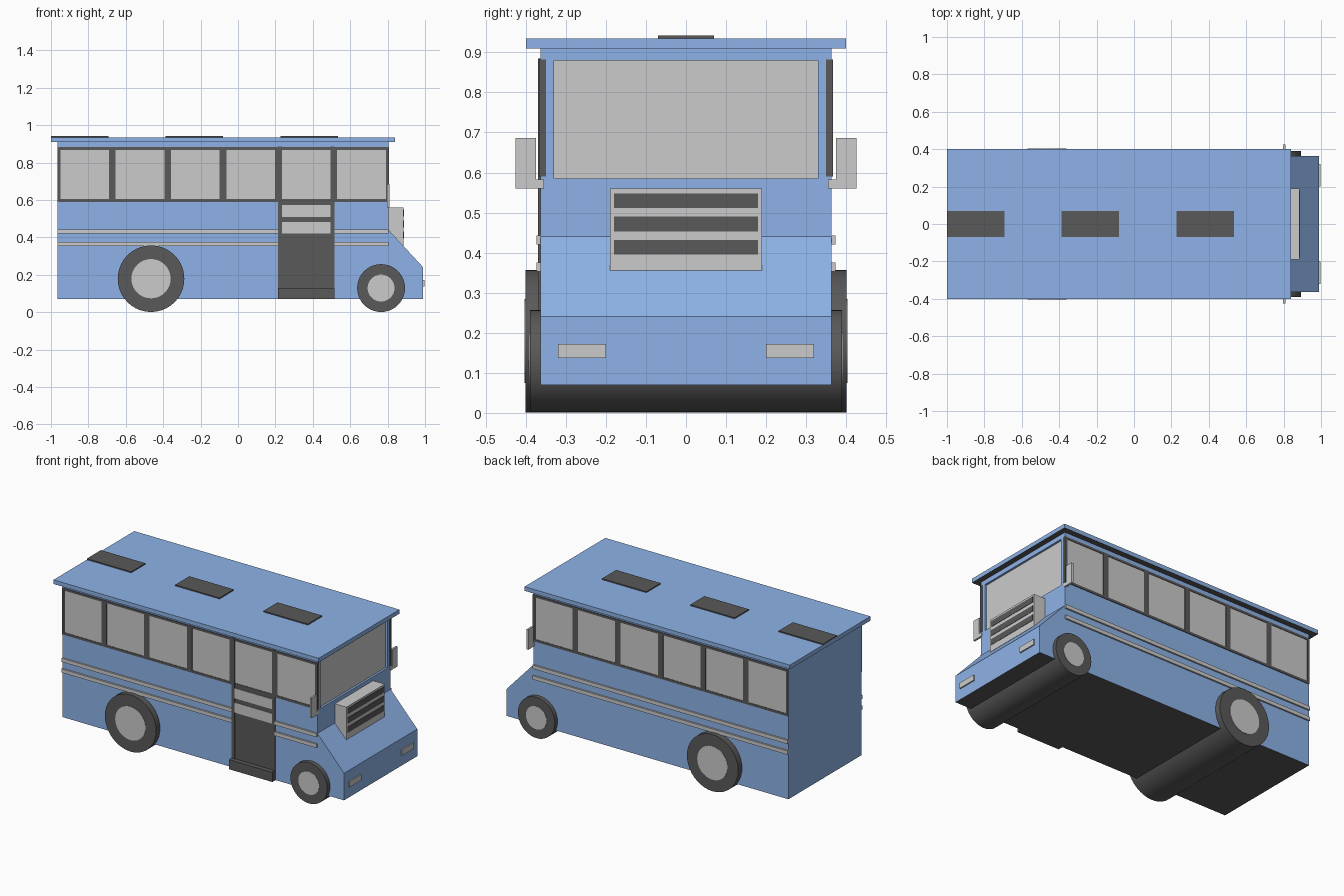
import bpy, bmesh, math

if "Cube" in bpy.data.objects:
    bpy.data.objects.remove(bpy.data.objects["Cube"])


def material(name, rgb):
    m = bpy.data.materials.new(name)
    m.diffuse_color = (*rgb, 1)
    m.use_nodes = True
    m.node_tree.nodes["Principled BSDF"].inputs["Base Color"].default_value = m.diffuse_color
    return m


BLUE = material("blue_paint", (0.27, 0.45, 0.8))
DARK = material("dark_trim", (0.1, 0.1, 0.1))


def finish(name, bm, mats):
    bmesh.ops.recalc_face_normals(bm, faces=bm.faces)
    if len(mats) > 1:  # second material goes on the underside
        for f in bm.faces:
            f.material_index = int(f.normal.z < -0.5)
    me = bpy.data.meshes.new(name)
    bm.to_mesh(me)
    bm.free()
    for m in mats:
        me.materials.append(m)
    ob = bpy.data.objects.new(name, me)
    bpy.context.collection.objects.link(ob)
    return ob


def box(name, x, y, z, *mats):
    bm = bmesh.new()
    for v in bmesh.ops.create_cube(bm, size=1)["verts"]:
        v.co = [r[0] + (c + 0.5) * (r[1] - r[0]) for r, c in zip((x, y, z), v.co)]
    return finish(name, bm, mats)


def side_box(name, s, x, y, z, *mats):
    """Box on side s (-1 front, 1 back), y given as distance from the centre."""
    return box(name, x, sorted((s * y[0], s * y[1])), z, *mats)


def prism(name, profile, half, *mats):
    """Extrude an (x, z) profile across the width."""
    bm = bmesh.new()
    face = bm.faces.new([bm.verts.new((x, -half, z)) for x, z in profile])
    ext = bmesh.ops.extrude_face_region(bm, geom=[face])
    verts = [g for g in ext["geom"] if isinstance(g, bmesh.types.BMVert)]
    bmesh.ops.translate(bm, verts=verts, vec=(0, 2 * half, 0))
    return finish(name, bm, mats)


def cylinder(name, x, z, radius, width, *mats):
    bpy.ops.mesh.primitive_cylinder_add(vertices=40, radius=radius, depth=width,
                                        location=(x, 0, z), rotation=(math.pi / 2, 0, 0))
    ob = bpy.context.object
    ob.name = name
    for m in mats:
        ob.data.materials.append(m)
    bpy.ops.object.shade_smooth_by_angle()


# Body with sloping nose, and recess for the windshield
body = prism("body", [(-0.965, 0.07), (0.99, 0.07), (0.99, 0.24), (0.805, 0.44),
                      (0.805, 0.91), (-0.965, 0.91)], 0.363, BLUE, DARK)
cutter = box("windshield_cutter", (0.79, 0.9), (-0.33, 0.33), (0.585, 0.88), BLUE)
cutter.hide_render = True
cutter.display_type = 'WIRE'
cut = body.modifiers.new("windshield_recess", 'BOOLEAN')
cut.operation = 'DIFFERENCE'
cut.object = cutter
box("windshield", (0.785, 0.792), (-0.33, 0.33), (0.585, 0.88))

# Roof and hatches
box("roof", (-1.0, 0.84), (-0.4, 0.4), (0.909, 0.935), BLUE, DARK)
for i in range(3):
    x = -1.0 + 0.613 * i
    box("roof_hatch", (x, x + 0.308), (-0.07, 0.07), (0.93, 0.942), DARK)

# Side windows: dark rails and posts around grey panes
panes = [(-0.95 + 0.296 * i, -0.69 + 0.296 * i) for i in range(6)]
for s in (-1, 1):
    for z in ((0.59, 0.605), (0.868, 0.882)):
        side_box("window_rail", s, (-0.965, 0.808), (0.35, 0.367), z, DARK)
    edges = [-0.965] + [v for p in panes for v in p] + [0.808]
    for a, b in zip(edges[0::2], edges[1::2]):
        side_box("window_post", s, (a, b), (0.35, 0.367), (0.59, 0.882), DARK)
    for p in panes:
        side_box("window_pane", s, p, (0.35, 0.3645), (0.605, 0.868))

    # Trim stripes, broken by the door on the front
    spans = [(-0.965, 0.215), (0.515, 0.805)] if s < 0 else [(-0.965, 0.805)]
    for span in spans:
        for z in (0.42, 0.353):
            side_box("trim_stripe", s, span, (0.355, 0.373), (z, z + 0.023))

    # Mirrors and headlights
    side_box("mirror", s, (0.797, 0.809), (0.374, 0.425), (0.56, 0.686))
    side_box("mirror_bracket", s, (0.797, 0.809), (0.355, 0.38), (0.56, 0.583))
    side_box("headlight", s, (0.98, 0.998), (0.2, 0.32), (0.137, 0.172))

# Door, its lower panes and the step
side_box("door", -1, (0.215, 0.515), (0.35, 0.366), (0.07, 0.605), DARK)
for x in (0.215, 0.495):
    side_box("door_post", -1, (x, x + 0.02), (0.35, 0.369), (0.07, 0.885), DARK)
for z in (0.42, 0.51):
    side_box("door_pane", -1, (0.235, 0.495), (0.355, 0.368), (z, z + 0.063))
side_box("door_step", -1, (0.215, 0.515), (0.35, 0.395), (0.07, 0.13), DARK)

# Grille on the nose
box("grille", (0.79, 0.885), (-0.19, 0.19), (0.355, 0.56))
for z in (0.395, 0.453, 0.511):
    box("grille_slat", (0.87, 0.887), (-0.18, 0.18), (z, z + 0.037), DARK)

# Wheels run across the full width
for name, x, r, hub, half in (("rear", -0.465, 0.178, 0.105, 0.401),
                              ("front", 0.765, 0.128, 0.072, 0.39)):
    cylinder(name + "_wheel", x, r + 0.001, r, 2 * half, DARK)
    cylinder(name + "_hub", x, r + 0.001, hub, 2 * half + 0.004)
